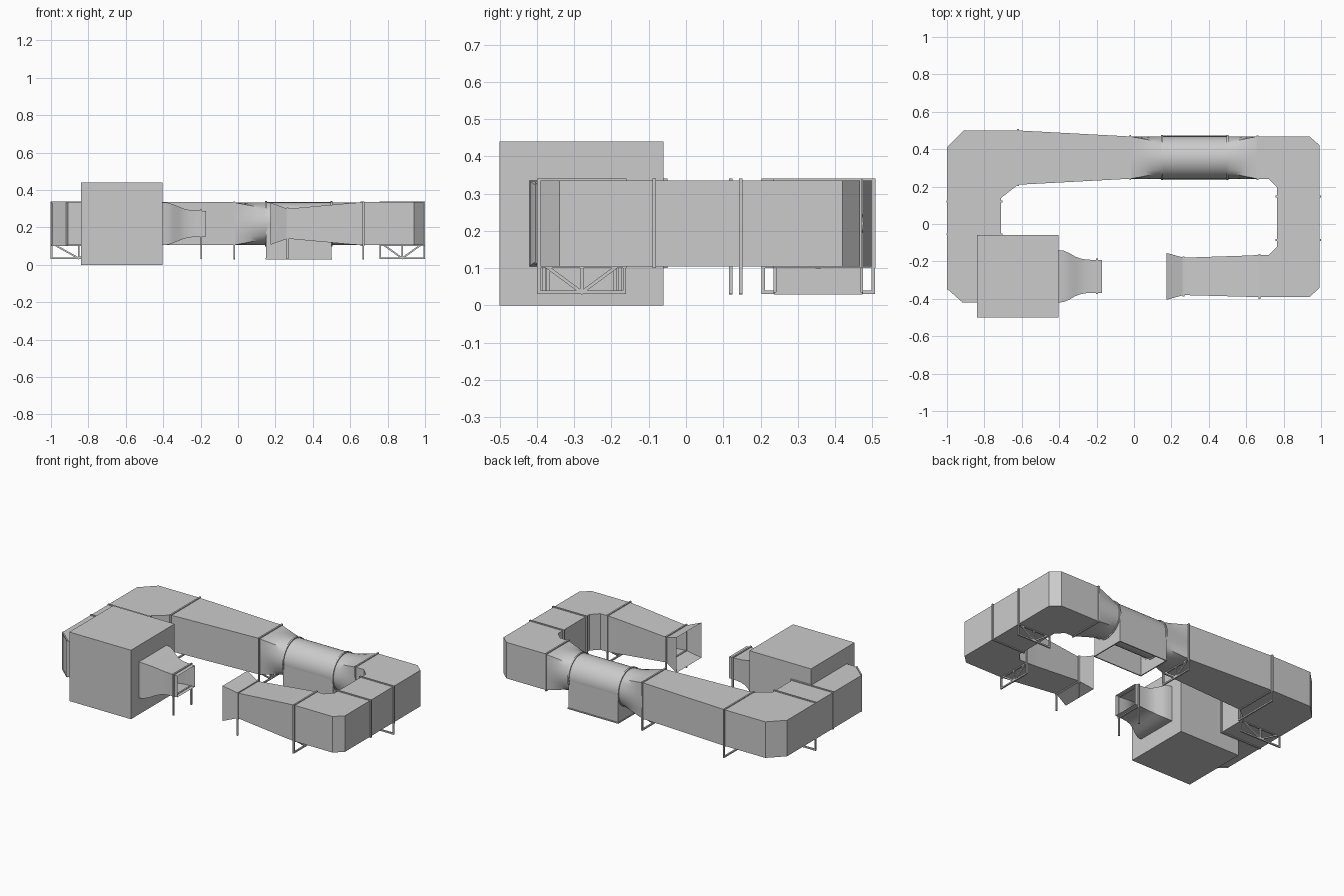
import bpy, bmesh
from math import cos, sin, pi
from mathutils import Vector

if "Cube" in bpy.data.objects:
    bpy.data.objects.remove(bpy.data.objects["Cube"])

Z0, Z1, ZC = 0.105, 0.335, 0.22


def make(name, verts, faces, smooth=False):
    me = bpy.data.meshes.new(name)
    me.from_pydata([tuple(v) for v in verts], [], faces)
    bm = bmesh.new()
    bm.from_mesh(me)
    bmesh.ops.recalc_face_normals(bm, faces=bm.faces)
    bm.to_mesh(me)
    bm.free()
    ob = bpy.data.objects.new(name, me)
    bpy.context.collection.objects.link(ob)
    if smooth:
        bpy.ops.object.select_all(action='DESELECT')
        ob.select_set(True)
        bpy.context.view_layer.objects.active = ob
        bpy.ops.object.shade_smooth_by_angle(angle=0.6)
    return ob


def loft(name, rings, smooth=False):
    n = len(rings[0])
    faces = [(k * n + i, k * n + (i + 1) % n, (k + 1) * n + (i + 1) % n, (k + 1) * n + i)
             for k in range(len(rings) - 1) for i in range(n)]
    return make(name, [v for r in rings for v in r], faces, smooth)


def rect(x, yc, hy, hz):
    return [(x, yc + a * hy, ZC + b * hz) for a, b in ((-1, -1), (1, -1), (1, 1), (-1, 1))]


def circle(x, yc, r, square=0.0, n=32):
    # square = 0 gives a circle, 1 gives the matching square
    ring = []
    for i in range(n):
        c, s = cos(2 * pi * i / n), sin(2 * pi * i / n)
        k = r * ((1 - square) + square / max(abs(c), abs(s)))
        ring.append((x, yc + k * c, ZC + k * s))
    return ring


def elbow(name, pts, open_edge):
    # plan outline extruded in z; last edge and open_edge are duct mouths
    n = len(pts)
    verts = [(x, y, Z0) for x, y in pts] + [(x, y, Z1) for x, y in pts]
    faces = [tuple(range(n)), tuple(range(n, 2 * n))]
    faces += [(i, i + 1, n + i + 1, n + i) for i in range(n - 1) if i != open_edge]
    return make(name, verts, faces)


def box(name, x0, x1, y0, y1, z0, z1, bottom=True):
    v = [(x, y, z) for z in (z0, z1) for x, y in ((x0, y0), (x1, y0), (x1, y1), (x0, y1))]
    f = [(4, 5, 6, 7), (0, 1, 5, 4), (1, 2, 6, 5), (2, 3, 7, 6), (3, 0, 4, 7)]
    return make(name, v, f + ([(0, 1, 2, 3)] if bottom else []))


def bars(name, segs, t=0.010):
    # square bars joined into one object
    verts, faces = [], []
    for a, b in segs:
        a, b = Vector(a), Vector(b)
        d = (b - a).normalized()
        ref = Vector((0, 0, 1)) if abs(d.z) < 0.9 else Vector((1, 0, 0))
        u = d.cross(ref).normalized() * t / 2
        w = d.cross(u).normalized() * t / 2
        o = len(verts)
        for p in (a - d * t / 2, b + d * t / 2):
            verts += [p - u - w, p + u - w, p + u + w, p - u + w]
        faces += [tuple(o + i for i in f) for f in
                  ((0, 1, 2, 3), (4, 5, 6, 7), (0, 1, 5, 4), (1, 2, 6, 5), (2, 3, 7, 6), (3, 0, 4, 7))]
    return make(name, verts, faces)


def frame(name, axis, pos, lo, hi, z0=Z0, z1=Z1, stand=None):
    # flange around a duct, with an optional floor stand
    P = (lambda h, z: (pos, h, z)) if axis == 'x' else (lambda h, z: (h, pos, z))
    c = [P(lo, z0), P(hi, z0), P(hi, z1), P(lo, z1)]
    bars(name + "_flange", [(c[i], c[(i + 1) % 4]) for i in range(4)])
    if stand:
        b = 0.035
        segs = [(P(h, b), P(h, z0)) for h in (lo, hi)]
        if stand != "posts":
            segs.append((P(lo, b), P(hi, b)))
        if stand == "truss":
            m = (lo + hi) / 2
            segs += [(P(lo + 0.02, z0), P(m, b)), (P(hi - 0.02, z0), P(m, b)), (P(m, b), P(m, z0))]
        bars(name + "_stand", segs, 0.009)


# Fan housing cube
box("blower_box", -0.84, -0.405, -0.5, -0.06, 0, 0.44)

# Contraction nozzle, open at its tip
prof = [(-0.405, 0.14, 0.115), (-0.375, 0.137, 0.112), (-0.345, 0.124, 0.103), (-0.315, 0.106, 0.09),
        (-0.285, 0.095, 0.079), (-0.255, 0.09, 0.073), (-0.22, 0.088, 0.07), (-0.17, 0.088, 0.068)]
loft("nozzle", [rect(x, -0.28, a, b) for x, a, b in prof], True)
frame("nozzle_mouth", 'x', -0.197, -0.37, -0.19, 0.15, 0.29, "posts")

# Four chamfered elbows
elbow("elbow_back_left", [(-0.62, 0.5), (-0.91, 0.5), (-1, 0.41), (-1, 0.12),
                          (-0.71, 0.12), (-0.71, 0.14), (-0.62, 0.21)], 3)
elbow("elbow_front_left", [(-1, -0.055), (-1, -0.34), (-0.91, -0.42), (-0.8, -0.42),
                           (-0.8, -0.14), (-0.71, -0.08), (-0.71, -0.055)], 3)
elbow("elbow_back_right", [(0.66, 0.467), (0.94, 0.467), (0.993, 0.42), (0.993, 0.15),
                           (0.765, 0.15), (0.765, 0.195), (0.72, 0.24), (0.66, 0.24)], 3)
elbow("elbow_front_right", [(0.993, -0.085), (0.993, -0.34), (0.94, -0.39), (0.67, -0.39),
                            (0.67, -0.165), (0.72, -0.165), (0.765, -0.12), (0.765, -0.085)], 3)
# Frame around the front left chamfer panel
ch = [(-0.995, -0.345, Z0), (-0.915, -0.415, Z0), (-0.915, -0.415, Z1), (-0.995, -0.345, Z1)]
bars("corner_panel_frame", [(ch[i], ch[(i + 1) % 4]) for i in range(4)], 0.008)

# Straight side ducts
for name, x0, x1, y0, y1 in (("left", -1, -0.71, -0.055, 0.12), ("right", 0.765, 0.993, -0.085, 0.15)):
    loft(name + "_duct", [[(x0, y, Z0), (x1, y, Z0), (x1, y, Z1), (x0, y, Z1)] for y in (y0, y1)])

# Tapered back duct
loft("back_diffuser", [rect(-0.62, 0.355, 0.145, 0.115), rect(-0.02, 0.355, 0.113, 0.115)])

# Round fan section with square-to-round transitions and a hollow plinth
YF = 0.355
for name, xs, xr in (("left", -0.02, 0.15), ("right", 0.66, 0.50)):
    loft("fan_transition_" + name,
         [circle(xs + (xr - xs) * t, YF, 0.114, 1 - t) for t in (0, 0.25, 0.5, 0.75, 1)], True)
loft("fan_cylinder", [circle(0.15, YF, 0.115), circle(0.50, YF, 0.115)], True)
for x in (0.15, 0.50):
    loft("fan_ring", [circle(x + d, YF, r) for d, r in
                      ((-0.005, 0.114), (-0.005, 0.121), (0.005, 0.121), (0.005, 0.114))], True)
loft("fan_plinth", [[(0.15, YF - 0.114, z), (0.50, YF - 0.114, z),
                     (0.50, YF + 0.114, z), (0.15, YF + 0.114, z)] for z in (0.03, ZC)])
foot = [(0.15, 0.24, 0.033), (0.50, 0.24, 0.033), (0.50, 0.47, 0.033), (0.15, 0.47, 0.033)]
bars("plinth_rim", [(foot[i], foot[(i + 1) % 4]) for i in range(4)], 0.007)

# Front duct tapering to the flared collector
loft("collector_duct", [rect(0.67, -0.278, 0.1125, 0.115), rect(0.6, -0.279, 0.11, 0.11),
                        rect(0.265, -0.28, 0.1, 0.08)])
loft("collector_flare", [rect(0.265, -0.28, 0.1, 0.08), rect(0.175, -0.28, 0.125, 0.112)])

# Flanges and stands
frame("back_left", 'x', -0.62, 0.207, 0.503, stand="plain")
frame("back_middle", 'x', -0.02, 0.24, 0.47, stand="truss")
frame("back_right", 'x', 0.66, 0.24, 0.468)
frame("left_rear", 'y', 0.12, -0.997, -0.707, stand="truss")
frame("left_front", 'y', -0.055, -0.997, -0.707)
frame("right_rear", 'y', 0.147, 0.761, 0.995, stand="truss")
frame("right_front", 'y', -0.085, 0.761, 0.995)
frame("front_right", 'x', 0.67, -0.395, -0.165, stand="truss")
frame("collector", 'x', 0.265, -0.382, -0.178, 0.138, 0.302, "posts")
